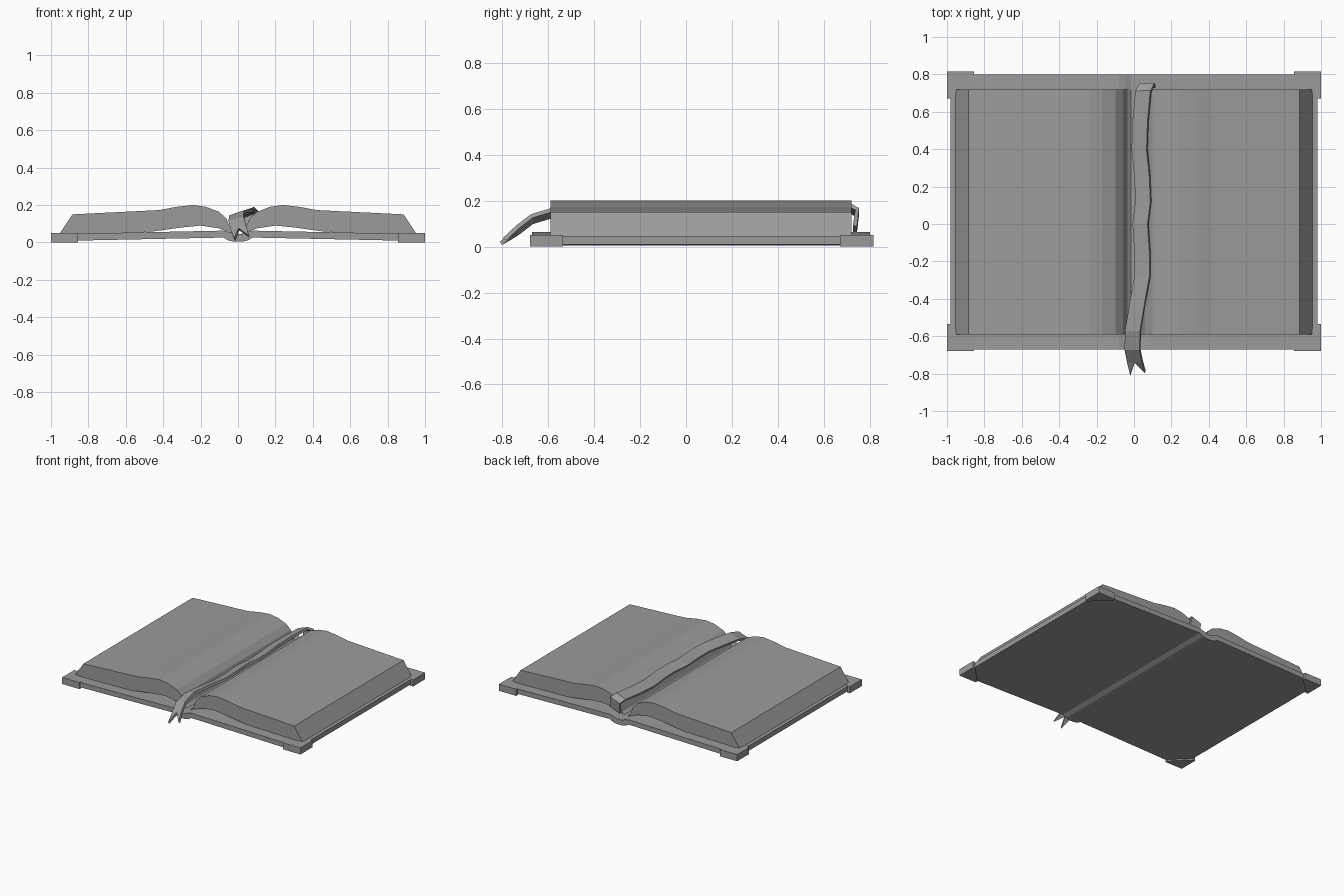
import bpy, bmesh
from mathutils import Vector

cube = bpy.data.objects.get("Cube")
if cube:
    bpy.data.objects.remove(cube, do_unlink=True)

GREY = (0.33, 0.33, 0.33, 1)
grey = bpy.data.materials.new("plain grey")
grey.use_nodes = True
grey.diffuse_color = GREY
shader = grey.node_tree.nodes["Principled BSDF"]
shader.inputs["Base Color"].default_value = GREY
shader.inputs["Roughness"].default_value = 0.8


def finish(bm, name):
    bmesh.ops.recalc_face_normals(bm, faces=bm.faces)
    mesh = bpy.data.meshes.new(name)
    bm.to_mesh(mesh)
    bm.free()
    mesh.materials.append(grey)
    obj = bpy.data.objects.new(name, mesh)
    bpy.context.collection.objects.link(obj)
    return obj


def prism(name, outline, offset):
    """Extrude a closed outline along an offset."""
    bm = bmesh.new()
    face = bm.faces.new([bm.verts.new(p) for p in outline])
    result = bmesh.ops.extrude_face_region(bm, geom=[face], use_keep_orig=True)
    verts = [g for g in result["geom"] if isinstance(g, bmesh.types.BMVert)]
    bmesh.ops.translate(bm, verts=verts, vec=offset)
    return finish(bm, name)


# Cover: two sloping boards joined by a rounded spine
top = [(0.98, 0.047), (0.85, 0.047), (0.08, 0.063), (0.045, 0.054), (0.02, 0.044)]
bottom = [(0.02, 0.004), (0.05, 0.01), (0.08, 0.026), (0.85, 0.01), (0.98, 0.01)]
half = top + bottom
full = half[:len(top)] + [(-x, z) for x, z in reversed(top)]
full += [(-x, z) for x, z in reversed(bottom)] + bottom
prism("cover", [(x, -0.67, z) for x, z in full], (0, 1.47, 0))

# Page blocks: humped near the gutter, bevelled at the outer edge
pages = [(0.955, 0.045), (0.885, 0.15), (0.42, 0.173), (0.33, 0.19), (0.24, 0.2),
         (0.17, 0.19), (0.1, 0.163), (0.06, 0.125), (0.035, 0.06), (0.015, 0.045),
         (0.05, 0.055), (0.1, 0.075), (0.2, 0.09), (0.3, 0.08), (0.48, 0.055), (0.85, 0.045)]
for side, label in ((1, "left"), (-1, "right")):
    prism(label + "_pages", [(side * x, -0.59, z) for x, z in pages], (0, 1.31, 0))

# Corner guards wrapping the four cover corners
guard = [(1, 1), (0.855, 1), (0.855, 0.98), (0.98, 0.855), (1, 0.855)]
for side, label in ((1, "left"), (-1, "right")):
    for end, corner_y, place in ((1, 0.815, "back"), (-1, -0.68, "front")):
        outline = [(side * x, corner_y + end * (y - 1), 0) for x, y in guard]
        prism(f"{place}_{label}_corner", outline, (0, 0, 0.05))

# Ribbon bookmark: a tilted wavy band, hanging over both ends, forked at the front
path = [(0.075, 0.735, 0.075), (0.07, 0.745, 0.15), (0.05, 0.71, 0.168), (0.035, 0.55, 0.16),
        (0.03, 0.4, 0.155), (0.045, 0.25, 0.155), (0.05, 0.12, 0.155), (0.035, 0, 0.155),
        (0.045, -0.15, 0.155), (0.045, -0.28, 0.155), (0.02, -0.42, 0.155),
        (-0.005, -0.57, 0.15), (-0.008, -0.67, 0.12), (0.005, -0.735, 0.07)]
across = Vector((0.04, 0, 0.014))
bm = bmesh.new()
rows = []
for point in path:
    centre = Vector(point)
    rows.append([bm.verts.new(centre + across * k) for k in (-1, 0, 1)])
tips = [bm.verts.new(p) for p in ((-0.018, -0.805, 0.014), (0.06, -0.79, 0.032))]
for a, b in zip(rows, rows[1:]):
    for k in (0, 1):
        bm.faces.new((a[k], a[k + 1], b[k + 1], b[k]))
left, middle, right = rows[-1]
bm.faces.new((left, middle, tips[0]))
bm.faces.new((middle, right, tips[1]))
ribbon = finish(bm, "ribbon_bookmark")
solid = ribbon.modifiers.new("thickness", 'SOLIDIFY')
solid.thickness = 0.018
solid.offset = 0
